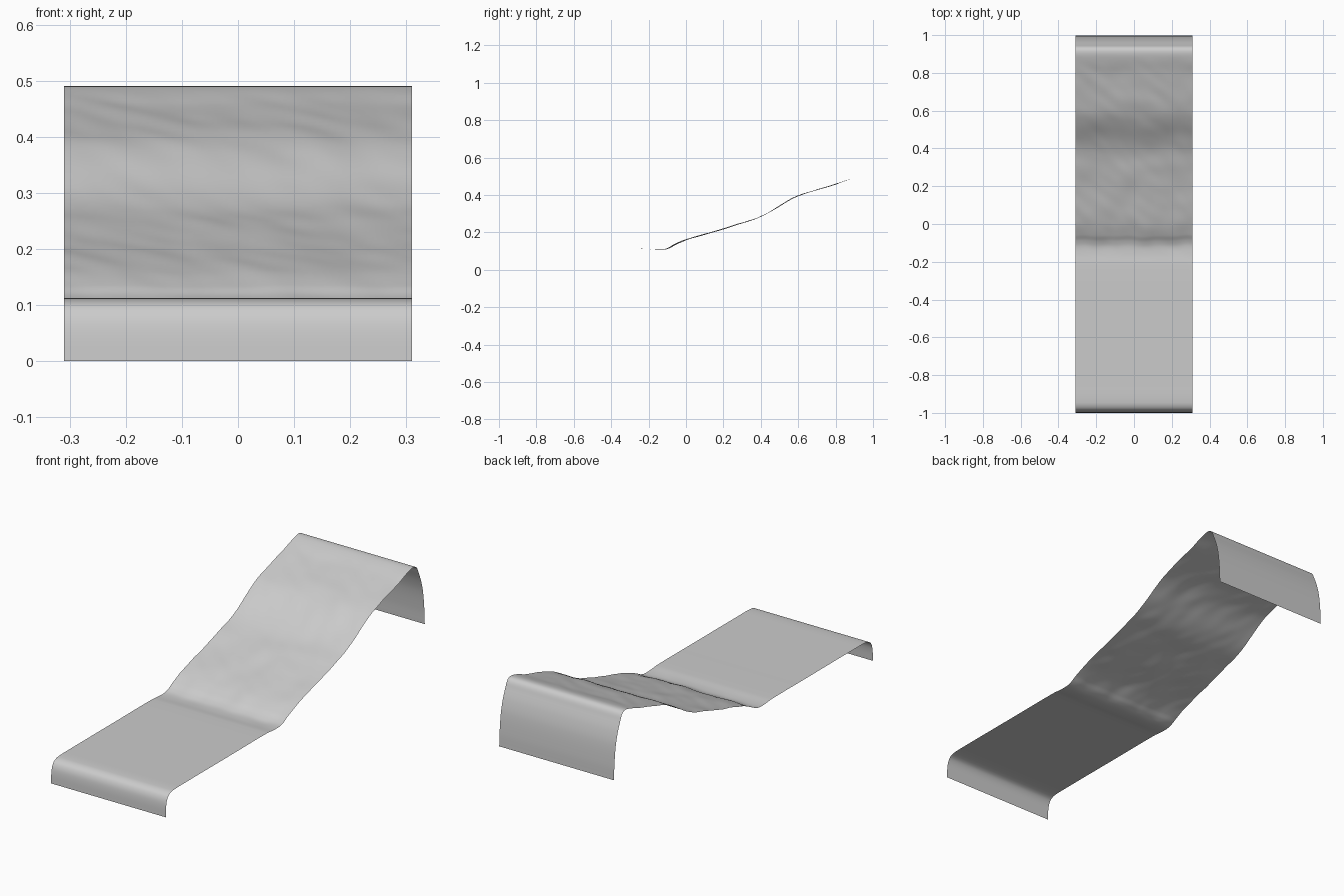
import bpy
import bmesh
from mathutils import Vector, noise

cube = bpy.data.objects.get("Cube")
if cube:
    bpy.data.objects.remove(cube, do_unlink=True)

HALF_WIDTH = 0.31
COLUMNS = 48
STEPS = 6

# Side profile of the sheet as (y, z), from the front hem to the rear hem
PROFILE = [
    (-1, 0), (-.997, .05), (-.99, .08), (-.975, .1), (-.945, .11), (-.85, .112),
    (-.5, .112), (-.22, .112), (-.16, .107), (-.12, .108), (-.09, .118),
    (-.06, .135), (0, .16), (.1, .19), (.2, .218), (.3, .25), (.38, .275),
    (.45, .31), (.53, .36), (.6, .395), (.7, .428), (.8, .457), (.88, .485),
    (.915, .49), (.935, .48), (.95, .45), (.97, .4), (.985, .34),
    (.995, .25), (.998, .18),
]


def smooth_path(points, steps):
    """Round the profile with non-overshooting cubic spans."""
    pts = [Vector(p) for p in points]
    path = []
    for i in range(len(pts) - 1):
        a, b = pts[i], pts[i + 1]
        before = pts[max(i - 1, 0)]
        after = pts[min(i + 2, len(pts) - 1)]
        span = (b - a).length
        start = (b - before).normalized() * span
        end = (after - a).normalized() * span
        for s in range(steps):
            t = s / steps
            h = t * t * (3 - 2 * t)
            path.append(a * (1 - h) + b * h
                        + start * (t * (1 - t) ** 2) - end * (t * t * (1 - t)))
    path.append(pts[-1])
    return path


def ramp(value, low, high):
    t = min(max((value - low) / (high - low), 0), 1)
    return t * t * (3 - 2 * t)


def wrinkle(x, y):
    """Small creases on the sloping half, fading out at the rear bend."""
    strength = ramp(y, -.25, 0) * (1 - ramp(y, .8, .9))
    broad = noise.noise(Vector((x * 6, y * 6, 0)))
    fine = noise.noise(Vector((x * 14 + y * 8, y * 11, 3)))
    return strength * (.004 * broad + .003 * fine)


# Draped sheet: sweep the profile across the width
path = smooth_path(PROFILE, STEPS)
bm = bmesh.new()
rows = []
for p in path:
    row = []
    for c in range(COLUMNS + 1):
        x = HALF_WIDTH * (2 * c / COLUMNS - 1)
        # The crease at the foot of the slope wanders slightly across the width
        near_crease = ramp(p.x, -.2, -.1) * (1 - ramp(p.x, -.05, .05))
        y = p.x + near_crease * .012 * noise.noise(Vector((x * 9, 0, 7)))
        row.append(bm.verts.new((x, y, p.y + wrinkle(x, p.x))))
    rows.append(row)
for lower, upper in zip(rows, rows[1:]):
    for c in range(COLUMNS):
        bm.faces.new((lower[c], lower[c + 1], upper[c + 1], upper[c]))

mesh = bpy.data.meshes.new("draped_sheet")
bm.to_mesh(mesh)
bm.free()
sheet = bpy.data.objects.new("draped_sheet", mesh)
bpy.context.collection.objects.link(sheet)

# Plain grey cloth
cloth = bpy.data.materials.new("grey_cloth")
cloth.use_nodes = True
grey = (.6, .6, .6, 1)
cloth.diffuse_color = grey
shader = cloth.node_tree.nodes["Principled BSDF"]
shader.inputs["Base Color"].default_value = grey
mesh.materials.append(cloth)

bpy.ops.object.select_all(action="DESELECT")
sheet.select_set(True)
bpy.context.view_layer.objects.active = sheet
bpy.ops.object.shade_smooth()
